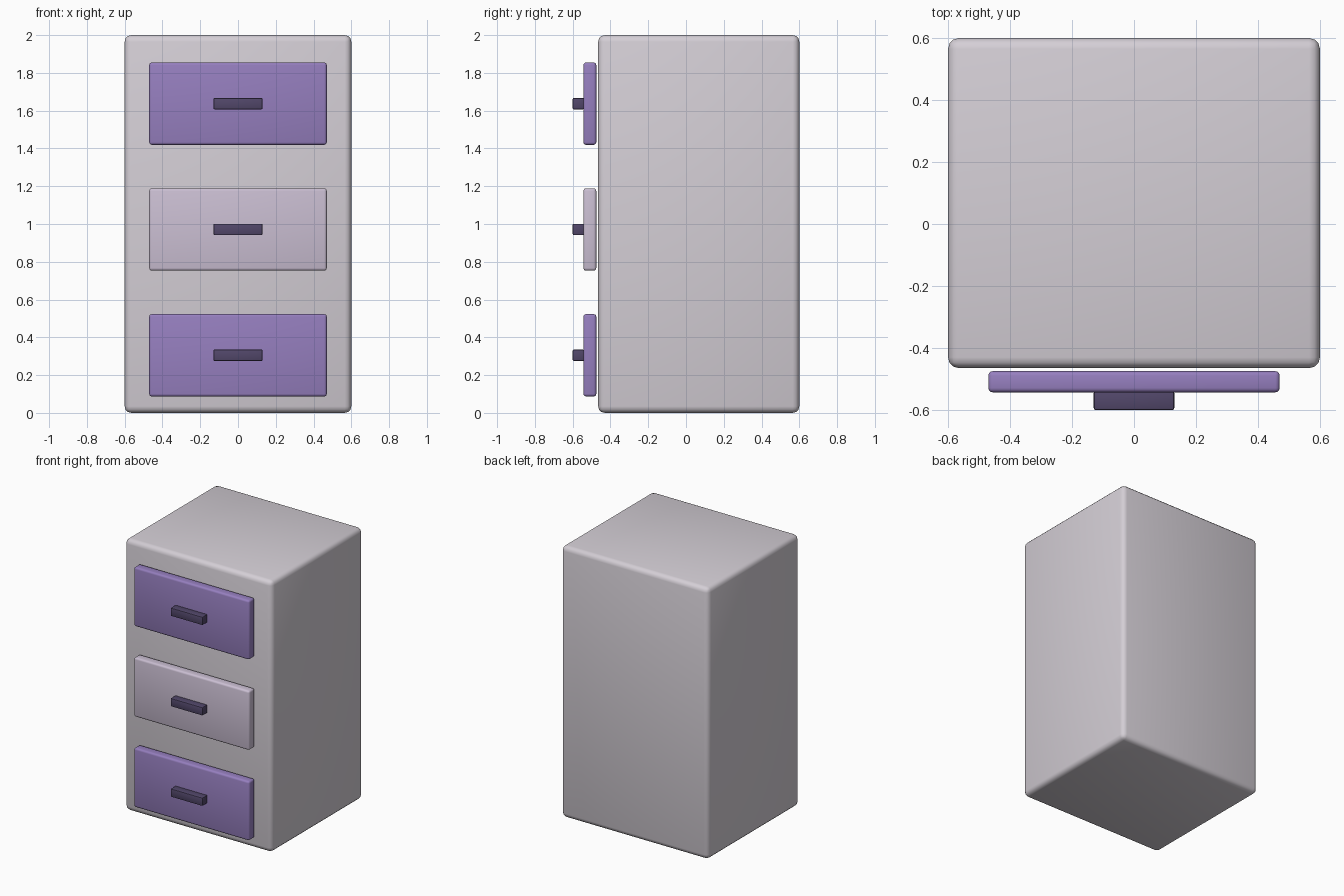
import bpy
import math

if "Cube" in bpy.data.objects:
    bpy.data.objects.remove(bpy.data.objects["Cube"])


def material(name, rgb):
    mat = bpy.data.materials.new(name)
    mat.diffuse_color = (*rgb, 1.0)
    mat.use_nodes = True
    mat.node_tree.nodes["Principled BSDF"].inputs["Base Color"].default_value = mat.diffuse_color
    return mat


def rounded_box(name, low, high, bevel, segments, mat):
    """Box spanning low..high with rounded edges."""
    bpy.ops.mesh.primitive_cube_add(
        size=1, location=[(a + b) / 2 for a, b in zip(low, high)])
    obj = bpy.context.object
    obj.name = name
    obj.scale = [b - a for a, b in zip(low, high)]
    bpy.ops.object.transform_apply(location=False, rotation=False, scale=True)
    mod = obj.modifiers.new("rounded_edges", 'BEVEL')
    mod.width = bevel
    mod.segments = segments
    bpy.ops.object.modifier_apply(modifier=mod.name)
    bpy.ops.object.shade_smooth_by_angle(angle=math.radians(40))
    obj.data.materials.append(mat)
    return obj


shell = material("pale_grey", (0.66, 0.62, 0.67))
purple = material("purple", (0.305, 0.212, 0.521))
lilac = material("lilac", (0.597, 0.521, 0.651))
dark = material("dark_purple", (0.084, 0.063, 0.144))

# Cabinet body
rounded_box("cabinet_body", (-0.6, -0.465, 0), (0.6, 0.6, 2), 0.035, 3, shell)

# Drawer fronts with bar handles, bottom to top
levels = [("bottom", purple), ("middle", lilac), ("top", purple)]
for i, (level, colour) in enumerate(levels):
    z = 0.305 + i * 0.666
    rounded_box(f"{level}_drawer_front", (-0.47, -0.543, z - 0.218),
                (0.47, -0.475, z + 0.218), 0.014, 3, colour)
    rounded_box(f"{level}_drawer_handle", (-0.13, -0.6, z - 0.03),
                (0.13, -0.54, z + 0.03), 0.006, 2, dark)
